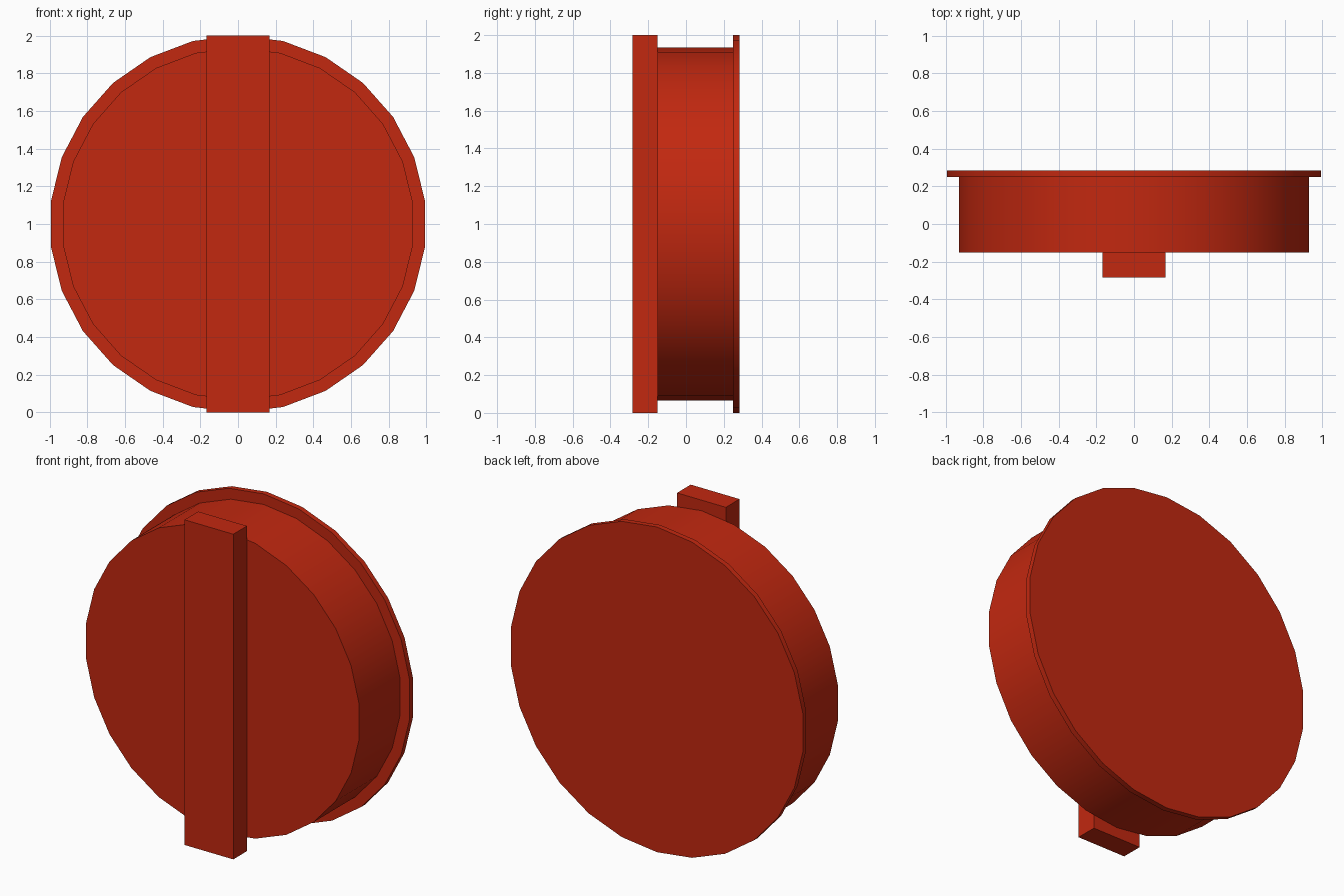
import bpy
import math

cube = bpy.data.objects.get("Cube")
if cube:
    bpy.data.objects.remove(cube, do_unlink=True)

RED = (0.54, 0.021, 0.005, 1.0)
red = bpy.data.materials.new("brick_red")
red.use_nodes = True
red.diffuse_color = RED
red.node_tree.nodes["Principled BSDF"].inputs["Base Color"].default_value = RED

SIDES = 26


def finish(obj, name):
    obj.name = name
    obj.data.name = name
    obj.data.materials.append(red)
    return obj


def disc(name, radius, front, back):
    """Upright disc facing -y, spanning the given y range."""
    bpy.ops.mesh.primitive_cylinder_add(
        vertices=SIDES, radius=radius, depth=back - front,
        location=(0, (front + back) / 2, 1), rotation=(math.pi / 2, 0, 0))
    obj = finish(bpy.context.object, name)
    bpy.ops.object.transform_apply(location=False, rotation=True, scale=False)
    bpy.ops.object.shade_smooth_by_angle(angle=math.radians(30))
    return obj


def block(name, width, front, back, height):
    """Box standing on the ground, spanning the given y range."""
    bpy.ops.mesh.primitive_cube_add(
        size=1, location=(0, (front + back) / 2, height / 2))
    obj = finish(bpy.context.object, name)
    obj.scale = (width, back - front, height)
    bpy.ops.object.transform_apply(location=False, rotation=False, scale=True)
    return obj


# Thin flange at the back, thick drum, and grip bar across the front
disc("back_flange", 1.0, 0.25, 0.283)
disc("drum", 0.935, -0.15, 0.25)
block("grip_bar", 0.332, -0.283, -0.15, 2.0)
